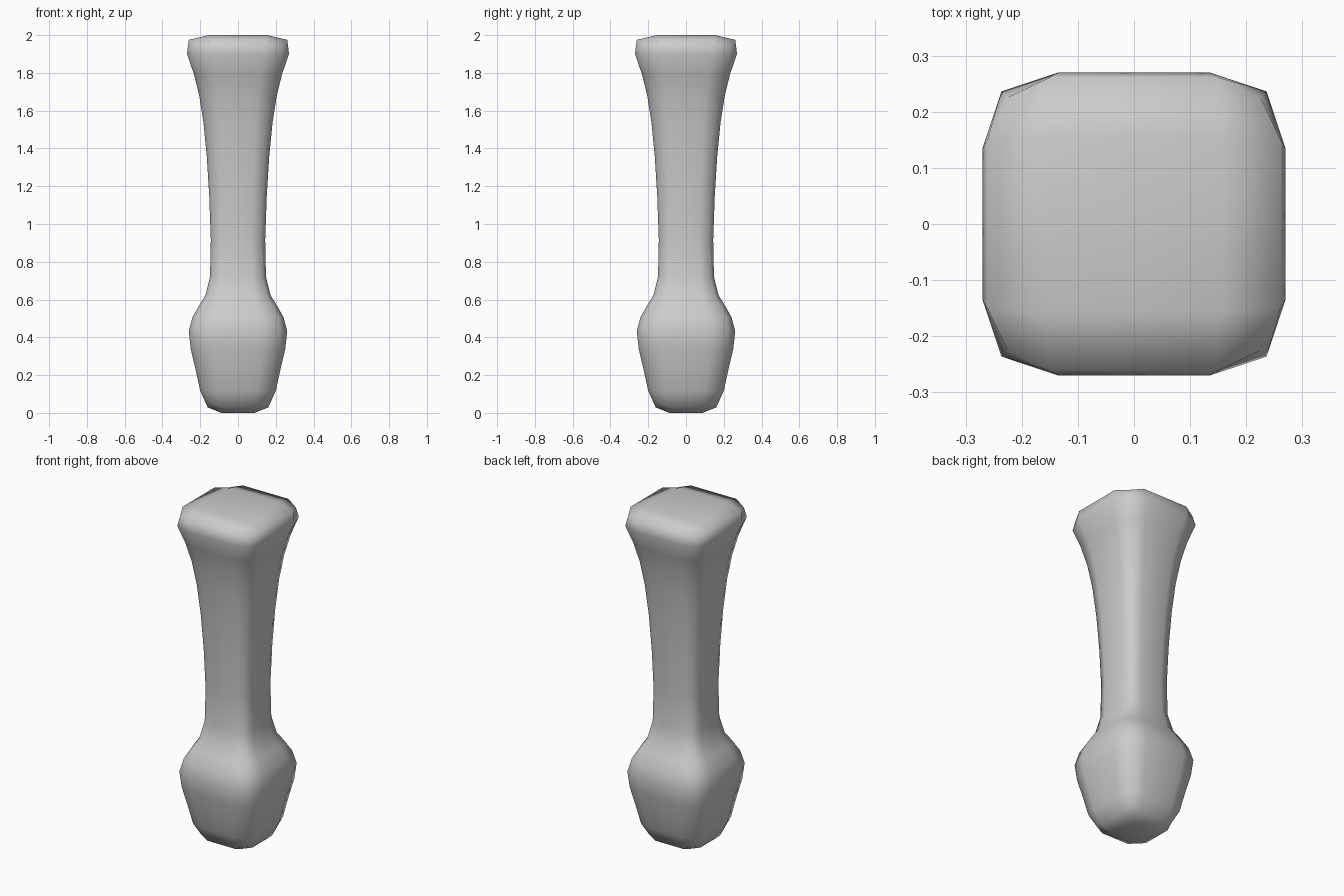
import bpy, bmesh

if "Cube" in bpy.data.objects:
    bpy.data.objects.remove(bpy.data.objects["Cube"])

# Cage profile of the leg: (half width, height)
PROFILE = [(0.176, 0), (0.224, 0.232), (0.276, 0.442), (0.206, 0.572),
           (0.138, 0.674), (0.15, 1.16), (0.181, 1.56), (0.23, 1.80), (0.31, 2.0)]
# Square ring with a point in the middle of each side
SQUARE = [(-1, -1), (0, -1), (1, -1), (1, 0), (1, 1), (0, 1), (-1, 1), (-1, 0)]

bm = bmesh.new()
rings = [[bm.verts.new((x * r, y * r, z)) for x, y in SQUARE] for r, z in PROFILE]

# Sides
for low, high in zip(rings, rings[1:]):
    for i in range(8):
        j = (i + 1) % 8
        bm.faces.new((low[i], low[j], high[j], high[i]))

# End caps, four quads around a centre point
for ring in (rings[0], rings[-1]):
    centre = bm.verts.new((0, 0, ring[0].co.z))
    for i in (1, 3, 5, 7):
        bm.faces.new((centre, ring[i], ring[(i + 1) % 8], ring[(i + 2) % 8]))

bmesh.ops.recalc_face_normals(bm, faces=bm.faces[:])
for face in bm.faces:
    face.smooth = True
mesh = bpy.data.meshes.new("furniture_leg")
bm.to_mesh(mesh)
bm.free()
leg = bpy.data.objects.new("furniture_leg", mesh)
bpy.context.collection.objects.link(leg)

# One level of smoothing gives the softened, faceted outline
sub = leg.modifiers.new("soften", 'SUBSURF')
sub.levels = sub.render_levels = 1
sub.use_limit_surface = False
